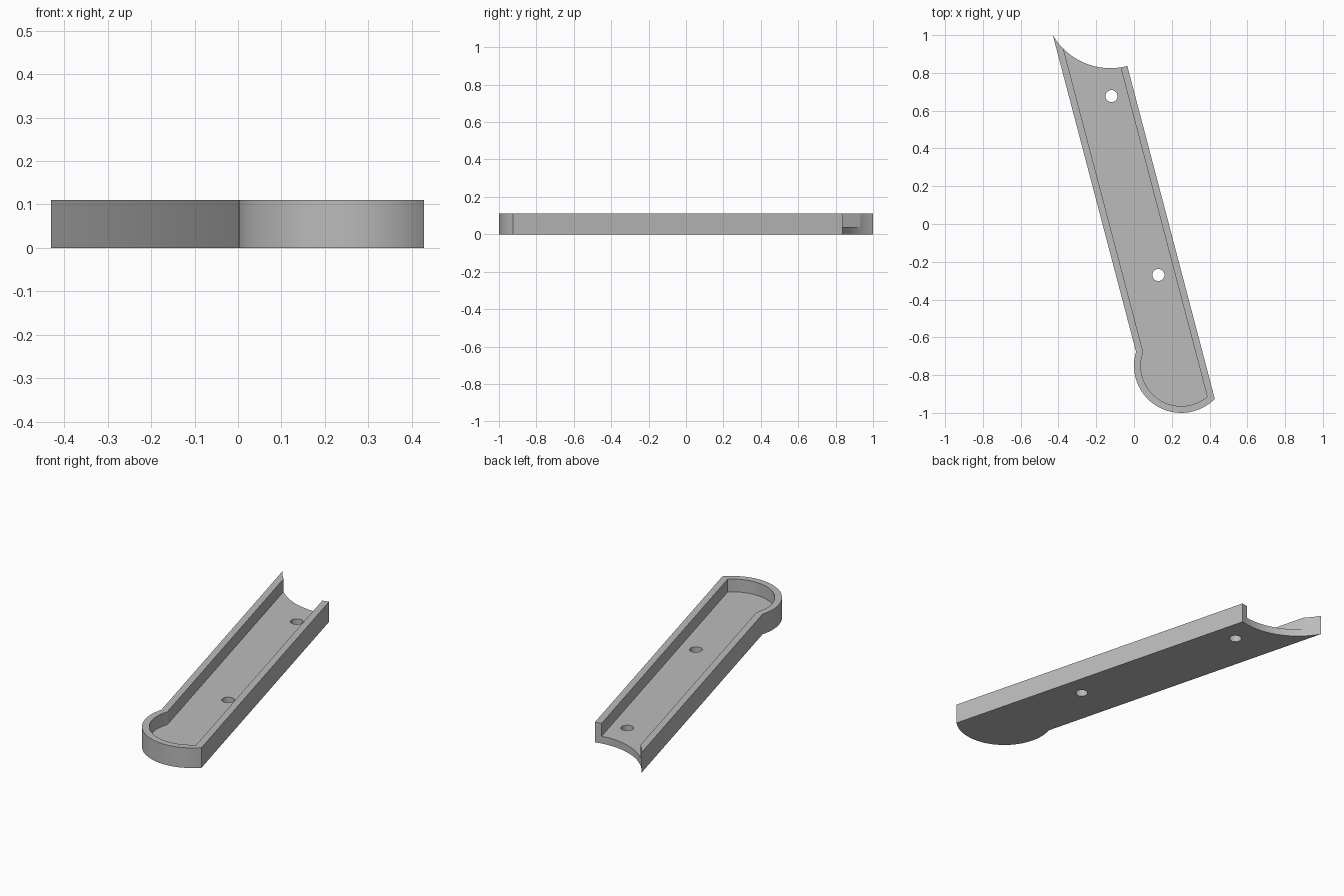
import bpy, bmesh, math
from mathutils import Vector

if "Cube" in bpy.data.objects:
    bpy.data.objects.remove(bpy.data.objects["Cube"], do_unlink=True)

HEIGHT, FLOOR, WALL = 0.11, 0.04, 0.036
ROUND, ROUND_R = Vector((0.25, -0.75)), 0.25      # rounded foot end
NOTCH, NOTCH_R = Vector((-0.125, 1.178)), 0.353   # scooped head end
TIP = Vector((-0.43, 1.0))
CORNER = Vector((0.428, -0.926))
ALONG = (CORNER - Vector((-0.035, 0.835))).normalized()
SIDE = Vector((-ALONG.y, ALONG.x))                # points towards +x


def hit(point, centre, radius, sign):
    """Where a line along the channel meets a circle."""
    rel = point - centre
    b = rel.dot(ALONG)
    return point + ALONG * (-b + sign * math.sqrt(b * b - rel.dot(rel) + radius ** 2))


def arc(centre, start, end, steps, ccw):
    """Points on a circle from start to end."""
    a, b = (math.atan2(p.y - centre.y, p.x - centre.x) for p in (start, end))
    turn = (b - a) % math.tau if ccw else -((a - b) % math.tau)
    r = (start - centre).length
    return [centre + r * Vector((math.cos(a + turn * i / steps), math.sin(a + turn * i / steps)))
            for i in range(steps + 1)]


def prism(name, points, z0, z1):
    bm = bmesh.new()
    face = bm.faces.new([bm.verts.new((p.x, p.y, z0)) for p in points])
    top = bmesh.ops.extrude_face_region(bm, geom=[face])["geom"]
    bmesh.ops.translate(bm, vec=(0, 0, z1 - z0),
                        verts=[v for v in top if isinstance(v, bmesh.types.BMVert)])
    bmesh.ops.recalc_face_normals(bm, faces=bm.faces)
    mesh = bpy.data.meshes.new(name)
    bm.to_mesh(mesh)
    bm.free()
    obj = bpy.data.objects.new(name, mesh)
    bpy.context.collection.objects.link(obj)
    return obj


def cut(body, cutter):
    mod = body.modifiers.new("cut", "BOOLEAN")
    mod.operation, mod.solver, mod.object = "DIFFERENCE", "EXACT", cutter
    bpy.ops.object.modifier_apply(modifier=mod.name)
    bpy.data.objects.remove(cutter, do_unlink=True)


# Outer body: straight sides, rounded foot, scooped head
foot_left = hit(TIP, ROUND, ROUND_R, -1)
head_right = hit(CORNER, NOTCH, NOTCH_R, 1)
outline = (arc(ROUND, foot_left, CORNER, 36, True)
           + arc(NOTCH, head_right, TIP, 24, False))
body = prism("channel_tray", outline, 0, HEIGHT)
bpy.context.view_layer.objects.active = body
body.select_set(True)

# Pocket, open at the head end
left, right = TIP + SIDE * WALL, CORNER - SIDE * WALL
inner_r = ROUND_R - WALL
pocket_left = hit(left, ROUND, inner_r, -1)
pocket_right = hit(right, ROUND, inner_r, 1)
pocket = (arc(ROUND, pocket_left, pocket_right, 36, True)
          + [right - ALONG * 2.2, left - ALONG * 0.3])
cut(body, prism("pocket_cutter", pocket, FLOOR, HEIGHT + 0.1))

# Screw holes through the floor
for x, y in ((-0.119, 0.677), (0.129, -0.27)):
    ring = [Vector((x + 0.032 * math.cos(math.tau * i / 32), y + 0.032 * math.sin(math.tau * i / 32)))
            for i in range(32)]
    cut(body, prism("hole_cutter", ring, -0.1, 0.1))

# Plain grey finish
grey = bpy.data.materials.new("grey")
grey.use_nodes = True
grey.diffuse_color = (0.5, 0.5, 0.5, 1)
grey.node_tree.nodes["Principled BSDF"].inputs["Base Color"].default_value = (0.5, 0.5, 0.5, 1)
body.data.materials.clear()
body.data.materials.append(grey)
bpy.ops.object.shade_smooth_by_angle(angle=math.radians(30))
